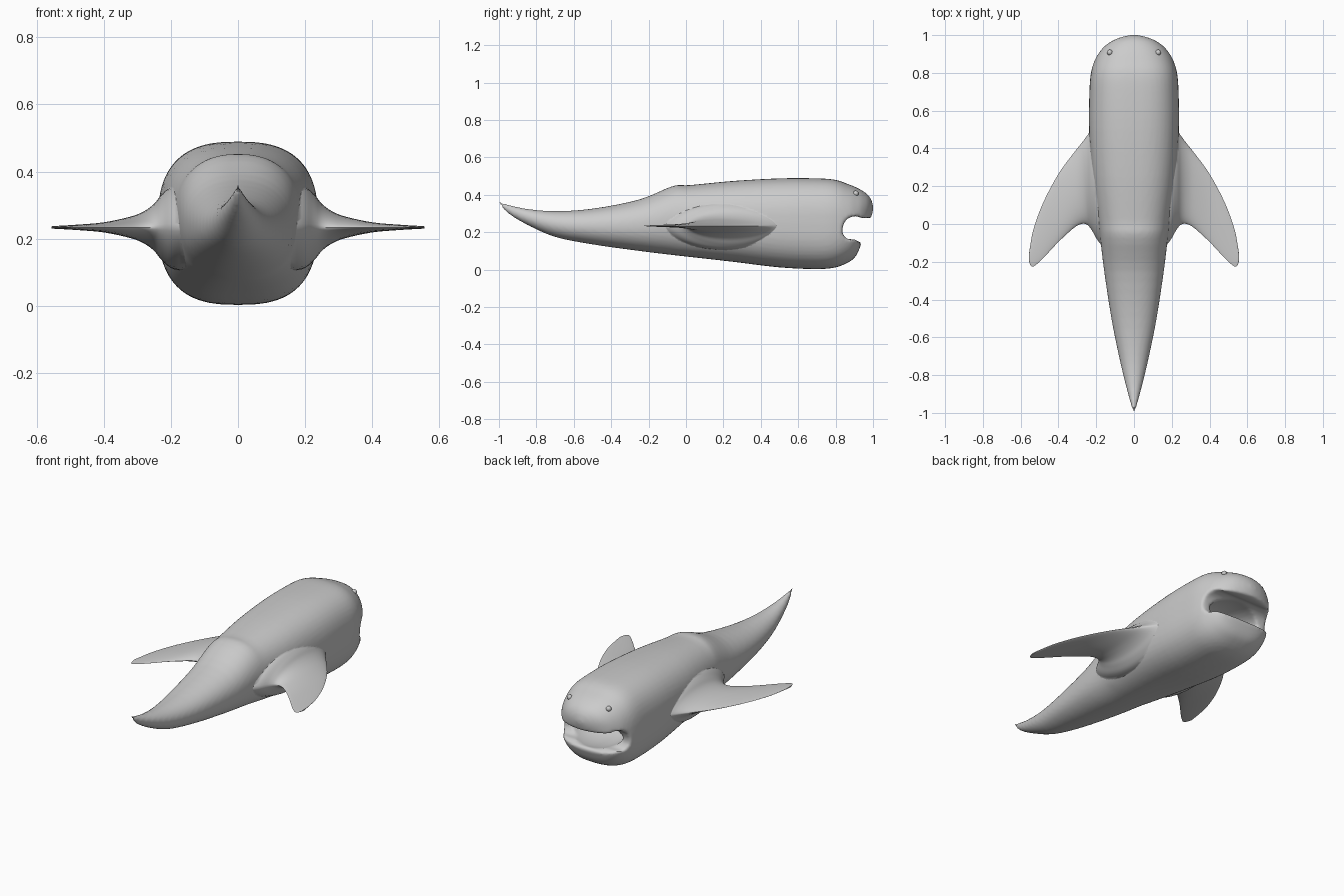
import bpy, bmesh, math
from mathutils import Vector

if "Cube" in bpy.data.objects:
    bpy.data.objects.remove(bpy.data.objects["Cube"])


def make_object(name, bm):
    bmesh.ops.recalc_face_normals(bm, faces=bm.faces)
    mesh = bpy.data.meshes.new(name)
    bm.to_mesh(mesh)
    bm.free()
    obj = bpy.data.objects.new(name, mesh)
    bpy.context.collection.objects.link(obj)
    return obj


def refine(rows, steps):
    """Catmull-Rom interpolation through rows of numbers."""
    out = []
    for i in range(len(rows) - 1):
        a, b, c, d = (rows[max(i - 1, 0)], rows[i], rows[i + 1],
                      rows[min(i + 2, len(rows) - 1)])
        for s in range(steps):
            t = s / steps
            out.append([0.5 * (2 * q + (r - p) * t + (2 * p - 5 * q + 4 * r - w) * t * t
                               + (3 * q - p - 3 * r + w) * t ** 3)
                        for p, q, r, w in zip(a, b, c, d)])
    return out + [list(rows[-1])]


def loft(name, rings):
    bm = bmesh.new()
    loops = [[bm.verts.new(p) for p in ring] for ring in rings]
    n = len(loops[0])
    for a, b in zip(loops, loops[1:]):
        for i in range(n):
            bm.faces.new((a[i], a[(i + 1) % n], b[(i + 1) % n], b[i]))
    bm.faces.new(loops[0])
    bm.faces.new(loops[-1])
    return make_object(name, bm)


def power(v, e):
    return math.copysign(abs(v) ** e, v)


def apply_modifier(obj, kind, **settings):
    bpy.context.view_layer.objects.active = obj
    mod = obj.modifiers.new(kind.title(), kind)
    for key, value in settings.items():
        setattr(mod, key, value)
    bpy.ops.object.modifier_apply(modifier=mod.name)


def combine(obj, other, operation):
    apply_modifier(obj, 'BOOLEAN', object=other, operation=operation, solver='EXACT')
    bpy.data.objects.remove(other)


# Body: y, half width, bottom z, top z, section exponent
stations = [
    (-1.00, .004, .355, .365, 2), (-.95, .018, .300, .348, 2),
    (-.85, .045, .240, .325, 2), (-.70, .080, .175, .313, 2),
    (-.50, .120, .135, .326, 2.1), (-.25, .158, .100, .375, 2.2),
    (-.07, .180, .078, .447, 2.3), (.02, .192, .068, .452, 2.4),
    (.25, .222, .042, .474, 2.5), (.50, .238, .012, .488, 2.6),
    (.70, .236, .003, .488, 2.7), (.80, .228, .012, .480, 2.7),
    (.87, .208, .040, .456, 2.6), (.91, .185, .075, .440, 2.5),
    (.94, .158, .145, .424, 2.4), (.97, .115, .230, .402, 2.2),
    (.99, .065, .280, .375, 2), (1.00, .020, .315, .345, 2)]
rings = []
for y, w, lo, hi, e in refine(stations, 4):
    ring = []
    for i in range(48):
        t = math.tau * i / 48
        ring.append((w * power(math.cos(t), 2 / e), y,
                     (lo + hi) / 2 + (hi - lo) / 2 * power(math.sin(t), 2 / e)))
    rings.append(ring)
body = loft("body", rings)

# Open mouth: side-to-side notch
notch = refine([(1.08, .12), (.94, .145), (.90, .162), (.86, .165), (.835, .205),
                (.855, .265), (.905, .287), (.95, .275), (1.08, .275)], 4)
combine(body, loft("mouth_notch", [[(x, y, z) for y, z in notch] for x in (-.4, .4)]),
        'DIFFERENCE')

# Mouth cavity behind the lips
bm = bmesh.new()
bmesh.ops.create_uvsphere(bm, u_segments=32, v_segments=20, radius=1)
bmesh.ops.scale(bm, vec=(.165, .17, .075), verts=bm.verts)
bmesh.ops.translate(bm, vec=(0, .83, .215), verts=bm.verts)
combine(body, make_object("mouth_cavity", bm), 'DIFFERENCE')

# Soften lips into the head
apply_modifier(body, 'REMESH', mode='VOXEL', voxel_size=.010)
apply_modifier(body, 'SMOOTH', factor=.5, iterations=5)

# Side fins: x, leading y, trailing y, half thickness
fin_rows = [
    (.13, .56, -.16, .13), (.19, .53, -.09, .125), (.225, .50, -.03, .10),
    (.25, .465, -.003, .070), (.28, .425, .000, .048), (.32, .375, -.022, .032),
    (.40, .265, -.095, .015), (.48, .115, -.180, .008), (.53, -.020, -.224, .005),
    (.548, -.105, -.218, .004), (.556, -.160, -.195, .003)]
for side in (-1, 1):
    sections = []
    for x, front, back, h in refine(fin_rows, 4):
        sections.append([(side * x,
                          (front + back) / 2 + (front - back) / 2 * math.cos(t),
                          .234 + h * power(math.sin(t), 1.3))
                         for t in (math.tau * i / 40 for i in range(40))])
    combine(body, loft("side_fin", sections), 'UNION')

# Eyes resting on the top of the head
for side, label in ((-1, "left"), (1, "right")):
    hit, spot, _, _ = body.ray_cast(Vector((side * .128, .908, 1)), Vector((0, 0, -1)))
    bm = bmesh.new()
    bmesh.ops.create_uvsphere(bm, u_segments=20, v_segments=12, radius=.015)
    bmesh.ops.translate(bm, vec=spot if hit else (side * .128, .908, .405), verts=bm.verts)
    make_object(label + "_eye", bm)

# Smooth shading throughout
for obj in bpy.context.scene.objects:
    obj.select_set(True)
bpy.context.view_layer.objects.active = body
bpy.ops.object.shade_smooth_by_angle(angle=math.radians(50))
